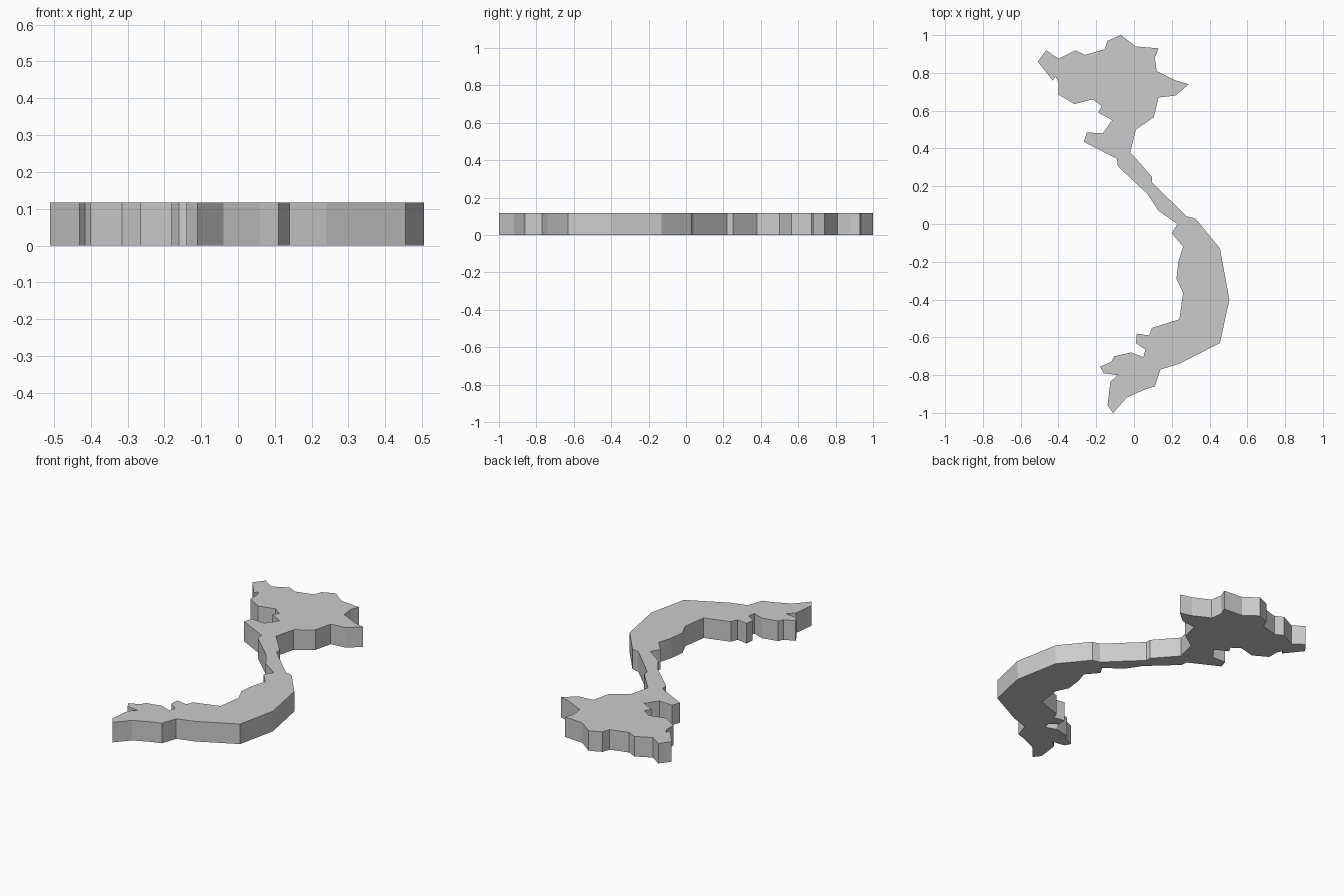
import bpy
import bmesh

# Remove the default cube
default_cube = bpy.data.objects.get("Cube")
if default_cube:
    bpy.data.objects.remove(default_cube, do_unlink=True)

THICKNESS = 0.117


def flat_material(name, colour):
    material = bpy.data.materials.new(name)
    material.use_nodes = True
    material.diffuse_color = colour
    shader = material.node_tree.nodes["Principled BSDF"]
    shader.inputs["Base Color"].default_value = colour
    return material


def extruded_plate(name, outline, thickness, material):
    """Fill a closed outline and raise it into a flat slab."""
    bm = bmesh.new()
    floor = bm.faces.new([bm.verts.new((x, y, 0)) for x, y in outline])
    raised = bmesh.ops.extrude_face_region(bm, geom=[floor], use_keep_orig=True)
    top_verts = [part for part in raised["geom"] if isinstance(part, bmesh.types.BMVert)]
    bmesh.ops.translate(bm, verts=top_verts, vec=(0, 0, thickness))
    bmesh.ops.recalc_face_normals(bm, faces=bm.faces)
    mesh = bpy.data.meshes.new(name)
    bm.to_mesh(mesh)
    bm.free()
    mesh.materials.append(material)
    plate = bpy.data.objects.new(name, mesh)
    bpy.context.collection.objects.link(plate)
    return plate


# Outline sections, clockwise from the northern tip
northeast_edge = [
    (-.07, 1), (.01, .94), (.13, .93), (.11, .88), (.12, .81), (.22, .76),
    (.29, .74), (.22, .68), (.13, .67), (.105, .565), (.01, .5), (-.02, .38),
]
east_coast = [
    (.095, .25), (.095, .22), (.28, .04), (.325, .03), (.455, -.13),
    (.505, -.4), (.455, -.63), (.24, -.74), (.14, -.77), (.11, -.86),
]
southern_tip = [
    (.06, -.875), (-.04, -.92), (-.11, -1), (-.14, -.96), (-.125, -.835),
    (-.085, -.8), (-.16, -.79), (-.18, -.755), (-.12, -.73), (-.105, -.7),
]
southwest_edge = [
    (-.015, -.68), (.05, -.705), (.06, -.665), (.01, -.63), (.015, -.58),
    (.08, -.59), (.095, -.55), (.24, -.505), (.26, -.365), (.225, -.29),
    (.235, -.2), (.26, -.12), (.2, -.05), (.23, 0),
]
narrow_west_edge = [
    (.13, .07), (.07, .16), (-.085, .305), (-.09, .345), (-.265, .435),
    (-.25, .485), (-.165, .48), (-.115, .55), (-.19, .59), (-.17, .625),
]
northwest_edge = [
    (-.22, .66), (-.315, .635), (-.4, .685), (-.4, .75), (-.415, .78),
    (-.43, .76), (-.51, .86), (-.465, .92), (-.4, .875), (-.31, .92),
    (-.26, .895), (-.155, .925), (-.14, .97),
]
outline = (northeast_edge + east_coast + southern_tip
           + southwest_edge + narrow_west_edge + northwest_edge)

# Single flat-shaded slab
light_grey = flat_material("light grey", (0.6, 0.6, 0.6, 1))
extruded_plate("map_plate", outline, THICKNESS, light_grey)
